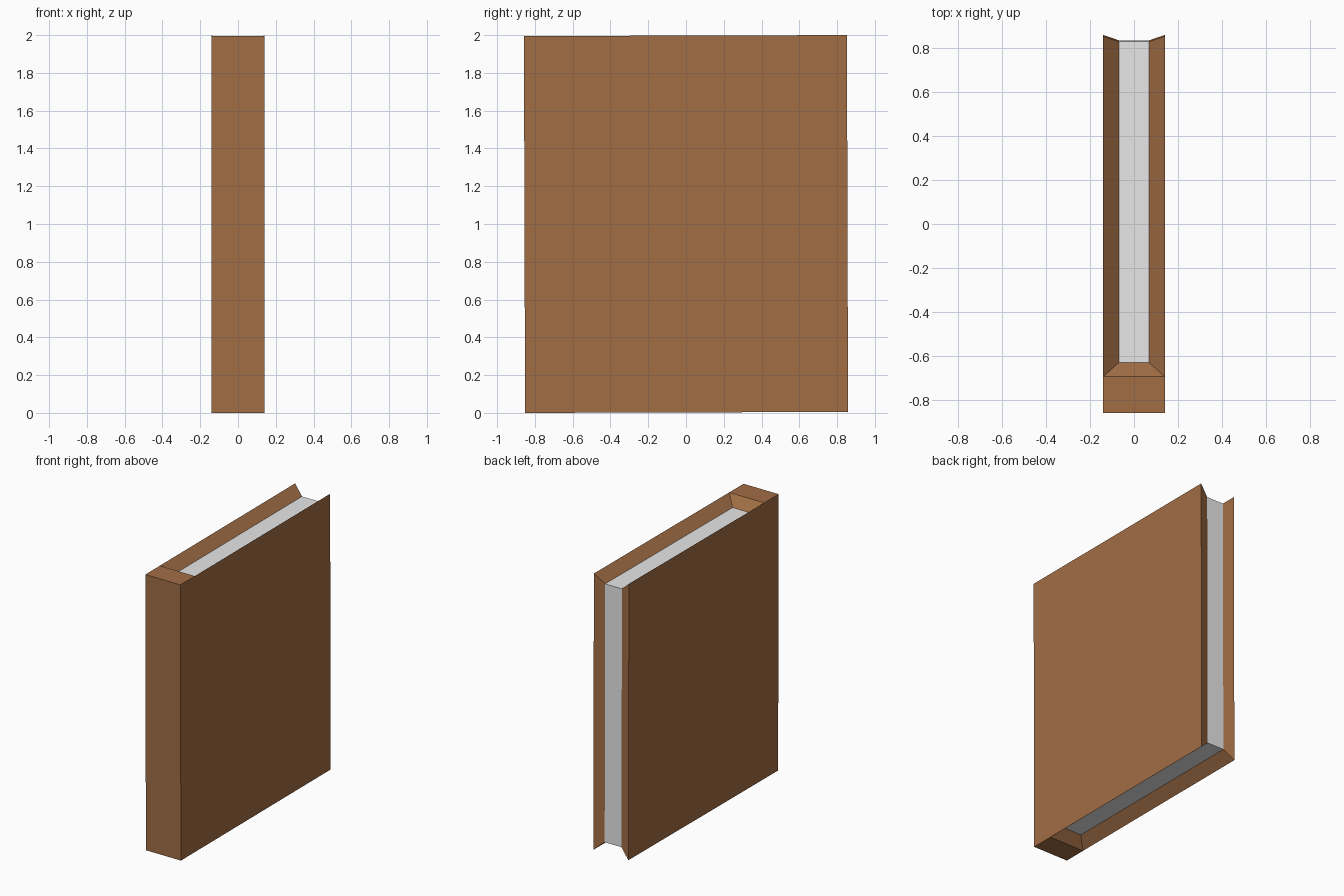
import bpy, bmesh
from mathutils import Matrix

if "Cube" in bpy.data.objects:
    bpy.data.objects.remove(bpy.data.objects["Cube"])

# Overall half sizes, spine depth and page block limits
HX, HY, HZ = 0.14, 0.855, 0.9975
SPINE_Y = -0.69
PAGE_X, PAGE_FRONT, PAGE_BACK, PAGE_Z = 0.067, -0.625, 0.83, 0.9325


def material(name, rgb):
    m = bpy.data.materials.new(name)
    m.diffuse_color = (*rgb, 1.0)
    m.use_nodes = True
    m.node_tree.nodes["Principled BSDF"].inputs["Base Color"].default_value = m.diffuse_color
    return m


# Book body: a box cut once behind the spine
bm = bmesh.new()
bmesh.ops.create_cube(bm, size=2.0, matrix=Matrix.Diagonal((HX, HY, HZ, 1)))
bmesh.ops.bisect_plane(bm, geom=bm.verts[:] + bm.edges[:] + bm.faces[:],
                       plane_co=(0, SPINE_Y, 0), plane_no=(0, 1, 0))
bm.normal_update()

# Page edges: top, bottom and fore-edge faces behind the spine, inset as one strip
pages = [f for f in bm.faces
         if f.normal.y > 0.9
         or (abs(f.normal.z) > 0.9 and f.calc_center_median().y > SPINE_Y)]
bmesh.ops.inset_region(bm, faces=pages, thickness=0.05, use_boundary=True,
                       use_even_offset=True)

# Sink the strip to the page block, leaving sloped cover edges
for v in {v for f in pages for v in f.verts}:
    v.co.x = PAGE_X if v.co.x > 0 else -PAGE_X
    v.co.y = PAGE_BACK if v.co.y > 0 else PAGE_FRONT
    v.co.z = PAGE_Z if v.co.z > 0 else -PAGE_Z
for f in pages:
    f.material_index = 1
bmesh.ops.recalc_face_normals(bm, faces=bm.faces[:])

mesh = bpy.data.meshes.new("book")
bm.to_mesh(mesh)
bm.free()
mesh.materials.append(material("brown_cover", (0.36, 0.155, 0.06)))
mesh.materials.append(material("pale_grey_pages", (0.8, 0.8, 0.8)))

# Stands on the ground with a very slight tilt
book = bpy.data.objects.new("book", mesh)
book.location.z = 1.0
book.rotation_euler.x = 0.003
bpy.context.collection.objects.link(book)
